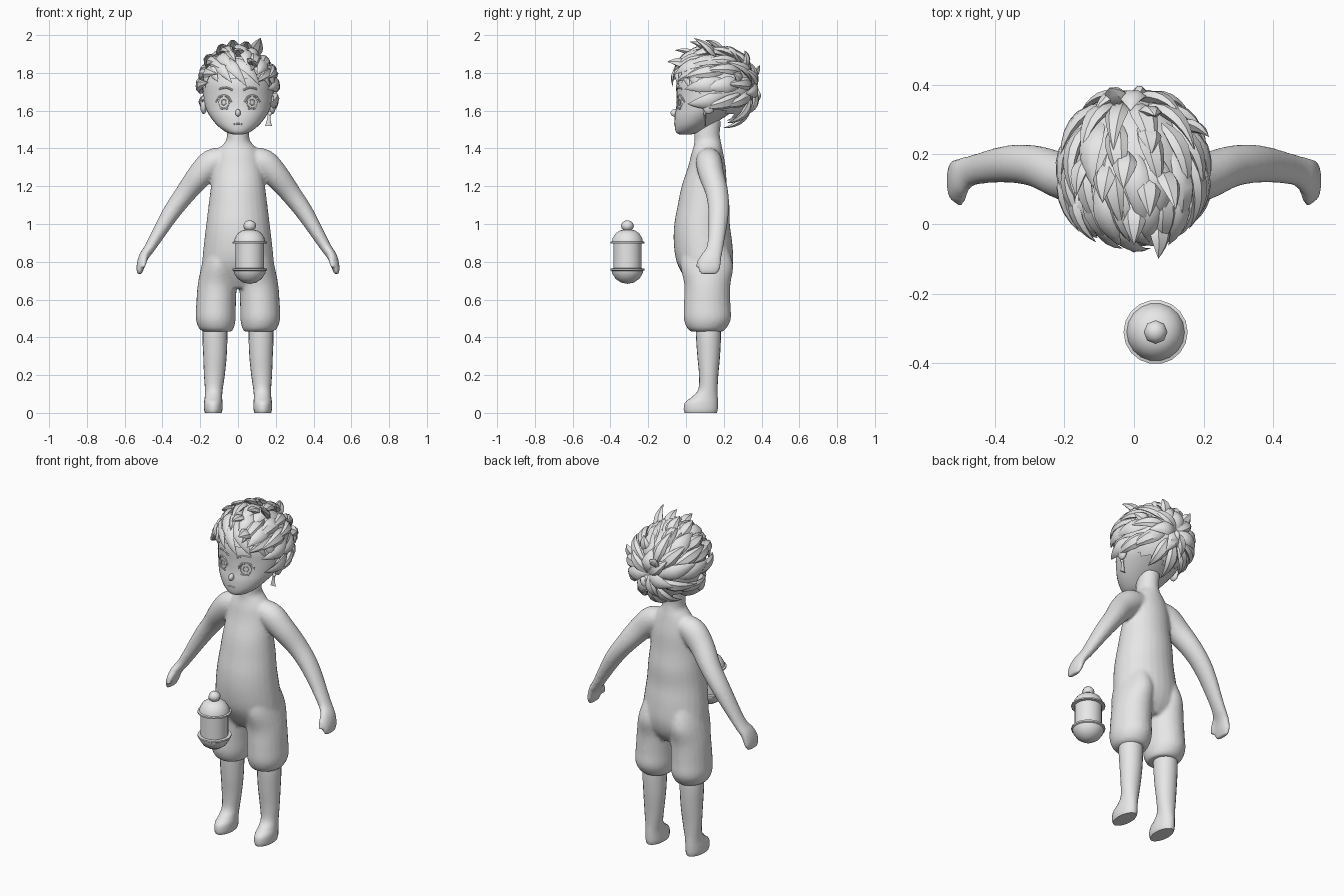
import bpy, bmesh, math, random
from mathutils import Vector, Matrix

if "Cube" in bpy.data.objects:
    bpy.data.objects.remove(bpy.data.objects["Cube"])

random.seed(4)
grey = bpy.data.materials.new("plain grey")
grey.diffuse_color = (0.8, 0.8, 0.8, 1)
grey.use_nodes = True
grey.node_tree.nodes["Principled BSDF"].inputs["Base Color"].default_value = grey.diffuse_color


def finish(bm, name, angle=50):
    bmesh.ops.recalc_face_normals(bm, faces=bm.faces)
    me = bpy.data.meshes.new(name)
    bm.to_mesh(me)
    bm.free()
    ob = bpy.data.objects.new(name, me)
    bpy.context.collection.objects.link(ob)
    me.materials.append(grey)
    bpy.ops.object.select_all(action='DESELECT')
    ob.select_set(True)
    bpy.context.view_layer.objects.active = ob
    bpy.ops.object.shade_smooth_by_angle(angle=math.radians(angle))
    return ob


def resample(keys, steps):
    """Catmull-Rom interpolation of a list of tuples."""
    k = [keys[0]] + list(keys) + [keys[-1]]
    out = []
    for i in range(1, len(k) - 2):
        for s in range(steps):
            t = s / steps
            out.append([0.5 * (2*b + (c-a)*t + (2*a-5*b+4*c-d)*t*t + (3*b-a-3*c+d)*t**3)
                        for a, b, c, d in zip(k[i-1], k[i], k[i+1], k[i+2])])
    return out + [list(keys[-1])]


def loft(bm, keys, sides=20, steps=4, flat=True, side=1):
    """Closed tube through rings (x, y, z, radius across, radius in y)."""
    pts = resample(keys, steps)
    rings = []
    for i, p in enumerate(pts):
        c = Vector(p[:3])
        t = Vector((0, 0, 1))
        if not flat:
            t = (Vector(pts[min(i+1, len(pts)-1)][:3]) - Vector(pts[max(i-1, 0)][:3])).normalized()
        u = Vector((0, 1, 0))
        u = (u - t * u.dot(t)).normalized()
        v = t.cross(u)
        ring = []
        for j in range(sides):
            a = 2 * math.pi * j / sides
            q = c + v * (p[3] * math.cos(a)) + u * (p[4] * math.sin(a))
            ring.append(bm.verts.new((q.x * side, q.y, q.z)))
        rings.append(ring)
    for a, b in zip(rings, rings[1:]):
        for j in range(sides):
            bm.faces.new((a[j], a[j-1], b[j-1], b[j]))
    bm.faces.new(rings[0])
    bm.faces.new(rings[-1])


def ellipsoid(bm, centre, radii, seg=16):
    m = Matrix.Translation(centre) @ Matrix.Diagonal((*radii, 1))
    return bmesh.ops.create_uvsphere(bm, u_segments=seg, v_segments=seg * 3 // 4, radius=1, matrix=m)


# Body: torso, baggy trouser legs and arms fused into one smooth skin
TORSO = [(.66, .11, .12, .08), (.72, .11, .195, .12), (.8, .1, .19, .15), (.9, .09, .18, .155),
         (1.0, .085, .168, .147), (1.1, .093, .156, .137), (1.2, .097, .143, .12),
         (1.3, .11, .13, .1), (1.37, .113, .115, .085), (1.41, .115, .09, .075),
         (1.44, .114, .064, .07), (1.48, .112, .059, .067), (1.55, .12, .059, .067)]
TROUSER = [(.11, .11, .43, .075, .082), (.115, .11, .45, .093, .105), (.118, .113, .5, .106, .125),
           (.116, .112, .58, .105, .123), (.11, .113, .68, .103, .122), (.1, .11, .78, .093, .14),
           (.09, .1, .88, .075, .12)]
ARM = [(.05, .12, 1.35, .055, .06), (.13, .122, 1.325, .075, .07), (.2, .135, 1.26, .068, .067),
       (.28, .165, 1.16, .055, .06), (.36, .172, 1.05, .046, .054), (.46, .155, .885, .03, .044),
       (.5, .135, .825, .026, .055), (.517, .122, .77, .021, .06), (.522, .12, .735, .012, .045)]
THUMB = [(.49, .12, .84, .02, .025), (.497, .08, .805, .017, .02), (.5, .062, .77, .01, .012)]
bm = bmesh.new()
loft(bm, [(0, y, z, rx, ry) for z, y, rx, ry in TORSO], 28)
for s in (1, -1):
    loft(bm, TROUSER, 24, side=s)
    loft(bm, ARM, 18, flat=False, side=s)
    loft(bm, THUMB, 10, flat=False, side=s)
body = finish(bm, "body")
mod = body.modifiers.new("fuse", 'REMESH')
mod.mode = 'VOXEL'
mod.voxel_size = 0.009
mod.use_smooth_shade = True
mod = body.modifiers.new("soften", 'SMOOTH')
mod.factor = 0.5
mod.iterations = 5

# Lower legs with feet
LEG = [(.12, .118, .47, .064, .066), (.122, .119, .4, .066, .066), (.122, .12, .3, .062, .06),
       (.125, .12, .2, .055, .051), (.128, .116, .125, .047, .051), (.13, .1, .085, .046, .068),
       (.131, .082, .055, .049, .087), (.131, .078, .02, .049, .09), (.131, .078, .0, .044, .085)]
for s, n in ((1, "left"), (-1, "right")):
    bm = bmesh.new()
    loft(bm, LEG, 20, side=s)
    finish(bm, n + "_leg")

# Head: rings given as height, face y, back y, half width
HEAD = [(1.473, -.03, .02, .02), (1.485, -.052, .07, .06), (1.52, -.06, .13, .108),
        (1.57, -.06, .21, .148), (1.62, -.052, .28, .174), (1.68, -.05, .32, .184),
        (1.75, -.05, .33, .182), (1.82, -.02, .3, .16), (1.87, .035, .25, .115), (1.9, .1, .19, .05)]
HEAD = [(0, (f + b) / 2, z, w, (b - f) / 2) for z, f, b, w in HEAD]
bm = bmesh.new()
loft(bm, HEAD, 32)
ellipsoid(bm, (0, -.06, 1.588), (.014, .022, .02), 12)      # nose
for s in (1, -1):
    ellipsoid(bm, (s * .182, .12, 1.63), (.018, .034, .048))  # ears
finish(bm, "head")
FACE = resample(HEAD, 8)


def face_y(x, z):
    r = min(FACE, key=lambda p: abs(p[2] - z))
    return r[1] - r[4] * math.sqrt(max(0, 1 - (x / r[3]) ** 2))


def face_line(bm, pts, r, side=1):
    loft(bm, [(x, face_y(x, z), z, r, r) for x, z in pts], 6, 2, False, side)


# Eyes, brows and mouth as thin raised lines
bm = bmesh.new()
for s in (1, -1):
    face_line(bm, [(.035, 1.645), (.05, 1.672), (.075, 1.681), (.1, 1.672), (.118, 1.645)], .005, s)
    face_line(bm, [(.05, 1.612), (.07, 1.608), (.095, 1.612)], .003, s)
    face_line(bm, [(.028, 1.708), (.06, 1.722), (.1, 1.715)], .005, s)
    for r in (.028, .013):
        face_line(bm, [(.075 + r * math.cos(i * math.pi / 6), 1.645 + 1.15 * r * math.sin(i * math.pi / 6))
                       for i in range(13)], .0025, s)
face_line(bm, [(-.022, 1.528), (0, 1.531), (.022, 1.528)], .0035)
finish(bm, "facial_features")

# Hair: pointed leaf locks laid over an ellipsoid
C = Vector((0, .15, 1.72))
R = Vector((.193, .215, .2))


def unit(p):
    return Vector([(p[i] - C[i]) / R[i] for i in range(3)])


def hairline(y):
    return 1.72 - .7 * (y + .05)


def lock(bm, base, tip, width, thick=.02, steps=7, sides=6):
    """Leaf from a unit direction to a tip given in ellipsoid space."""
    d0, d1, length = base.normalized(), tip.normalized(), tip.length
    rows, path = [], []
    for i in range(steps + 1):
        t = i / steps
        d = d0.slerp(d1, t, d0) * (.94 + (length - .94) * t ** 1.6 + .09 * math.sin(math.pi * t))
        path.append((C + Vector([d[k] * R[k] for k in range(3)]), Vector([d[k] / R[k] for k in range(3)])))
    for i, (p, n) in enumerate(path[:-1]):
        t = i / steps
        f = (.45 + 1.6 * t) if t < .35 else 1.01 * (1 - ((t - .35) / .65) ** 1.5)
        tan = (path[i + 1][0] - p).normalized()
        across = tan.cross(n).normalized()
        up = across.cross(tan)
        rows.append([bm.verts.new(p + across * (width * f * math.cos(a)) + up * (thick * f * math.sin(a)))
                     for a in [2 * math.pi * j / sides for j in range(sides)]])
    for a, b in zip(rows, rows[1:]):
        for j in range(sides):
            bm.faces.new((a[j], a[j-1], b[j-1], b[j]))
    end = bm.verts.new(path[-1][0])
    for j in range(sides):
        bm.faces.new((rows[-1][j], rows[-1][j-1], end))
    bm.faces.new(rows[0])


def polar(theta, phi):
    t, p = math.radians(theta), math.radians(phi)
    return Vector((math.sin(t) * math.sin(p), math.cos(t), math.sin(t) * math.cos(p)))


bm = bmesh.new()
# rows radiate from the crown at the back: start angle, end angle, count, spread
for k, (a0, a1, n, spread) in enumerate([(3, 46, 7, 180), (22, 78, 11, 180), (48, 106, 14, 180),
                                         (75, 130, 10, 105), (100, 150, 8, 75)]):
    for i in range(n):
        phi = -spread + 2 * spread * (i + .5 * (k % 2) + .25) / n + random.uniform(-5, 5)
        tip = polar(a1 + random.uniform(-6, 6), phi + 12) * random.uniform(1.06, 1.17)
        y, z = C.y + tip.y * R.y, C.z + tip.z * R.z
        if z > hairline(y) - .06:
            lock(bm, polar(a0, phi), tip, random.uniform(.034, .044))
# standing tufts
for p in [(.12, .04, 1.985), (.045, .02, 1.965), (-.03, .1, 1.975), (-.09, .06, 1.95), (-.165, .08, 1.89),
          (.05, .2, 1.94), (.06, .31, 1.92), (-.07, .39, 1.84), (.215, .25, 1.8), (.07, -.1, 1.86),
          (0, -.06, 1.92), (.02, .395, 1.67)]:
    tip = unit(p)
    lock(bm, tip + Vector((0, .55, -.1)), tip, .036)
# swept fringe across the forehead: start x, z then tip x, z
for x0, z0, x1, z1 in [(-.11, 1.86, -.165, 1.72), (-.13, 1.85, -.1, 1.75), (-.12, 1.87, -.03, 1.745),
                       (-.09, 1.88, .045, 1.725), (-.04, 1.88, .11, 1.73), (.03, 1.88, .16, 1.715),
                       (.1, 1.86, .18, 1.69)]:
    ends = []
    for x, z in ((x0, z0), (x1, z1)):
        a, b = x / R.x, (z - C.z) / R.z
        ends.append(Vector((a, -math.sqrt(max(.02, 1 - a * a - b * b)), b)))
    lock(bm, ends[0], ends[1] * 1.05, .036, .016)
finish(bm, "hair_locks", 40)

# Scalp under the locks
bm = bmesh.new()
ellipsoid(bm, C, R * .98, 32)
bmesh.ops.delete(bm, geom=[v for v in bm.verts if v.co.z < hairline(v.co.y) + .04], context='VERTS')
finish(bm, "scalp")

# Earring on one side
bm = bmesh.new()
ellipsoid(bm, (.168, .1, 1.585), (.012, .008, .012), 8)
loft(bm, [(.162, .1, 1.52, .018, .005), (.162, .1, 1.535, .013, .005), (.163, .1, 1.555, .009, .005),
          (.166, .1, 1.585, .007, .005)], 8, 1)
finish(bm, "earring")

# Hanging lantern, turned from a profile
LANTERN = [(.0, .683), (.035, .69), (.064, .71), (.082, .738), (.085, .752), (.092, .756), (.092, .765),
           (.075, .766), (.075, .896), (.092, .897), (.092, .905), (.083, .908), (.079, .925),
           (.064, .95), (.04, .966), (.0, .972)]
bm = bmesh.new()
vs = [bm.verts.new((.062 + r, -.31, z)) for r, z in LANTERN]
es = [bm.edges.new(e) for e in zip(vs, vs[1:])]
bmesh.ops.spin(bm, geom=vs + es, cent=(.062, -.31, 0), axis=(0, 0, 1), angle=2 * math.pi, steps=18)
bmesh.ops.remove_doubles(bm, verts=bm.verts, dist=.0005)
finish(bm, "lantern", 35)
bm = bmesh.new()
ellipsoid(bm, (.062, -.31, .99), (.034, .034, .03), 8)
finish(bm, "lantern_knob", 50)
